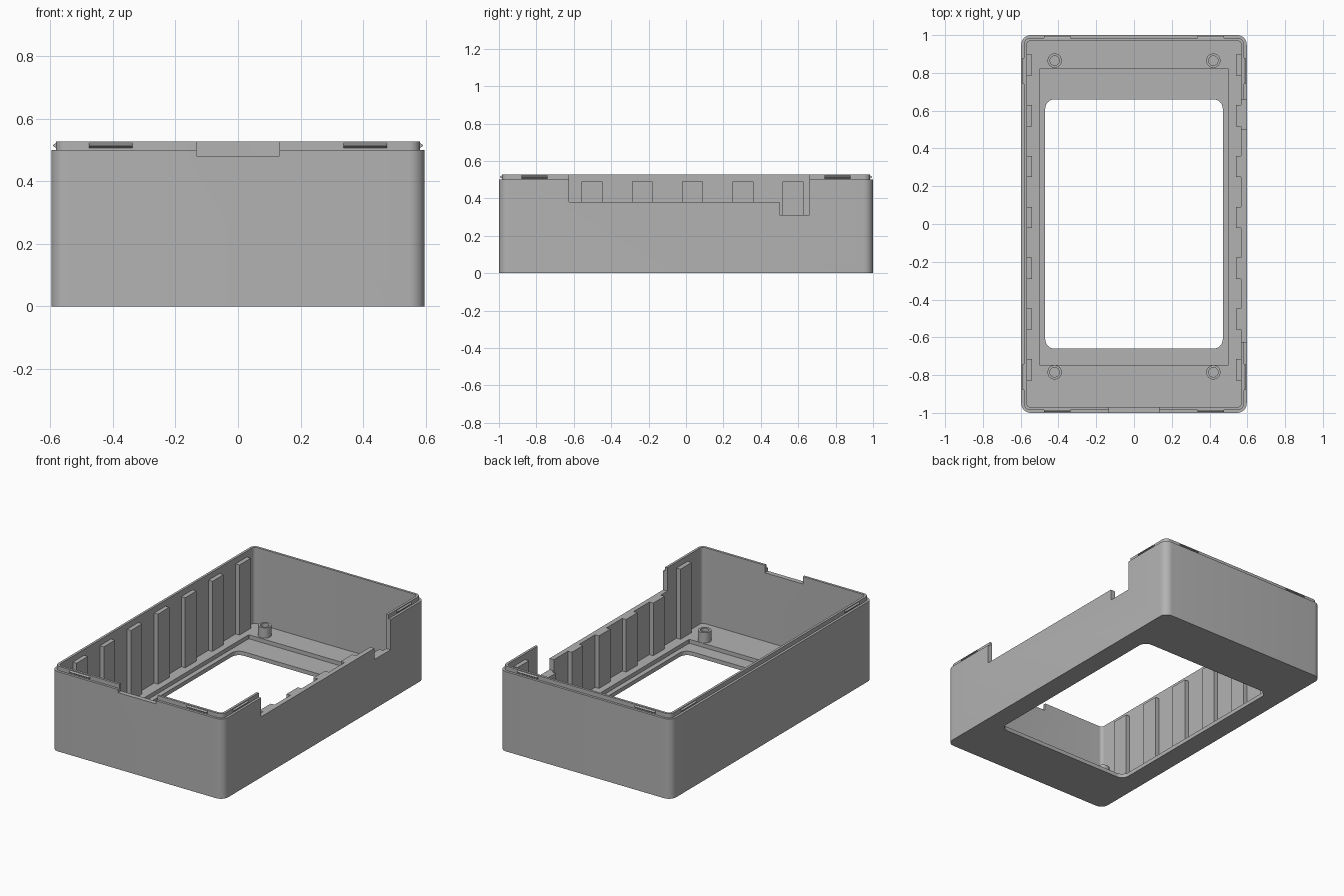
import bpy, bmesh, math
from mathutils import Vector

cube = bpy.data.objects.get("Cube")
if cube:
    bpy.data.objects.remove(cube, do_unlink=True)

grey = bpy.data.materials.new("plain grey")
grey.use_nodes = True
COLOUR = (0.45, 0.45, 0.45, 1)
grey.diffuse_color = COLOUR
grey.node_tree.nodes["Principled BSDF"].inputs["Base Color"].default_value = COLOUR

WALL_TOP, LIP_TOP, FLOOR = 0.5, 0.527, 0.05


def finish(bm, name, smooth=True):
    bmesh.ops.recalc_face_normals(bm, faces=bm.faces)
    mesh = bpy.data.meshes.new(name)
    bm.to_mesh(mesh)
    bm.free()
    mesh.materials.append(grey)
    ob = bpy.data.objects.new(name, mesh)
    bpy.context.scene.collection.objects.link(ob)
    if smooth:
        smooth_edges(ob)
    return ob


def select(ob):
    bpy.ops.object.select_all(action="DESELECT")
    ob.select_set(True)
    bpy.context.view_layer.objects.active = ob


def smooth_edges(ob):
    select(ob)
    bpy.ops.object.shade_smooth_by_angle(angle=math.radians(30))


def rounded_ring(hx, hy, r, z, cy=0, steps=8):
    """Rounded rectangle outline, counter-clockwise."""
    pts = []
    for q, (sx, sy) in enumerate([(1, 1), (-1, 1), (-1, -1), (1, -1)]):
        for i in range(steps + 1):
            a = math.pi / 2 * (q + i / steps)
            pts.append((sx * (hx - r) + r * math.cos(a),
                        cy + sy * (hy - r) + r * math.sin(a), z))
    return pts


def loft_loop(name, rings):
    """Skin successive rings and join the last one back to the first."""
    bm = bmesh.new()
    rows = [[bm.verts.new(p) for p in ring] for ring in rings]
    for k, a in enumerate(rows):
        b = rows[(k + 1) % len(rows)]
        for i in range(len(a)):
            j = (i + 1) % len(a)
            bm.faces.new((a[i], a[j], b[j], b[i]))
    return finish(bm, name)


def box(name, x, y, z):
    bm = bmesh.new()
    bmesh.ops.create_cube(bm, size=1)
    for v in bm.verts:
        v.co = Vector([(lo + hi) / 2 + c * (hi - lo) for c, (lo, hi) in zip(v.co, (x, y, z))])
    return finish(bm, name, False)


# Shell: outer wall, stepped lip, inner wall, recessed floor and window
shell = loft_loop("case_shell", [
    rounded_ring(0.597, 1.0, 0.05, 0),
    rounded_ring(0.597, 1.0, 0.05, WALL_TOP),
    rounded_ring(0.582, 0.985, 0.035, WALL_TOP),
    rounded_ring(0.582, 0.985, 0.035, LIP_TOP),
    rounded_ring(0.567, 0.97, 0.02, LIP_TOP),
    rounded_ring(0.567, 0.97, 0.02, FLOOR),
    rounded_ring(0.5, 0.783, 0.002, FLOOR, 0.037),
    rounded_ring(0.5, 0.783, 0.002, 0.025, 0.037),
    rounded_ring(0.47, 0.66, 0.05, 0.025),
    rounded_ring(0.47, 0.66, 0.05, 0),
])

# Openings in the left wall and the front wall
SIDE_CUTS = [((-0.625, 0.51), 0.38), ((0.5, 0.66), 0.31)]
cutters = [box("side_cutter", (0.53, 0.7), y, (z, 0.7)) for y, z in SIDE_CUTS]
cutters.append(box("front_cutter", (-0.132, 0.132), (-1.1, -0.94), (0.48, 0.7)))
for cutter in cutters:
    cutter.hide_render = True
    mod = shell.modifiers.new("opening", "BOOLEAN")
    mod.operation, mod.solver, mod.object = "DIFFERENCE", "EXACT", cutter
    select(shell)
    bpy.ops.object.modifier_apply(modifier=mod.name)
    bpy.data.objects.remove(cutter, do_unlink=True)
smooth_edges(shell)

# Inner ribs, shortened where the side opening passes
for i in range(7):
    y = 0.035 + (i - 3) * 0.269
    low = min([0.49] + [z for (a, b), z in SIDE_CUTS if a < y < b])
    for side, sign, top in (("left", 1, low), ("right", -1, 0.49)):
        xs = sorted((sign * 0.54, sign * 0.57))
        box(f"{side}_rib_{i + 1}", xs, (y - 0.056, y + 0.056), (FLOOR - 0.005, top))


# Hollow screw posts
def circle(r, z, x, y, n=32):
    return [(x + r * math.cos(t * math.tau / n), y + r * math.sin(t * math.tau / n), z)
            for t in range(n)]


for side, x in (("left", 0.42), ("right", -0.42)):
    for end, y in (("front", -0.785), ("back", 0.865)):
        loft_loop(f"{end}_{side}_post", [circle(r, z, x, y) for r, z in
                  ((0.038, FLOOR - 0.005), (0.038, 0.115), (0.025, 0.115), (0.025, FLOOR - 0.005))])


# Wedge-shaped snap ridges on the lip
def ridge(name, centre, along, out, length):
    bm = bmesh.new()
    ends = []
    for s in (-0.5, 0.5):
        ends.append([bm.verts.new(centre + along * s * length + out * d + Vector((0, 0, h)))
                     for d, h in ((-0.004, -0.008), (0, -0.008), (0.009, -0.002),
                                  (0.009, 0.002), (0, 0.008), (-0.004, 0.008))])
    a, b = ends
    for i in range(len(a)):
        j = (i + 1) % len(a)
        bm.faces.new((a[i], a[j], b[j], b[i]))
    bm.faces.new(a)
    bm.faces.new(b)
    finish(bm, name, False)


X, Y = Vector((1, 0, 0)), Vector((0, 1, 0))
for s in (-1, 1):
    for t in (-1, 1):
        lift = Vector((0, 0, 0.514))
        ridge("end_snap_ridge", Y * s * 0.985 + X * t * 0.407 + lift, X, Y * s, 0.14)
        ridge("side_snap_ridge", X * s * 0.582 + Y * t * 0.81 + lift, Y, X * s, 0.14)
